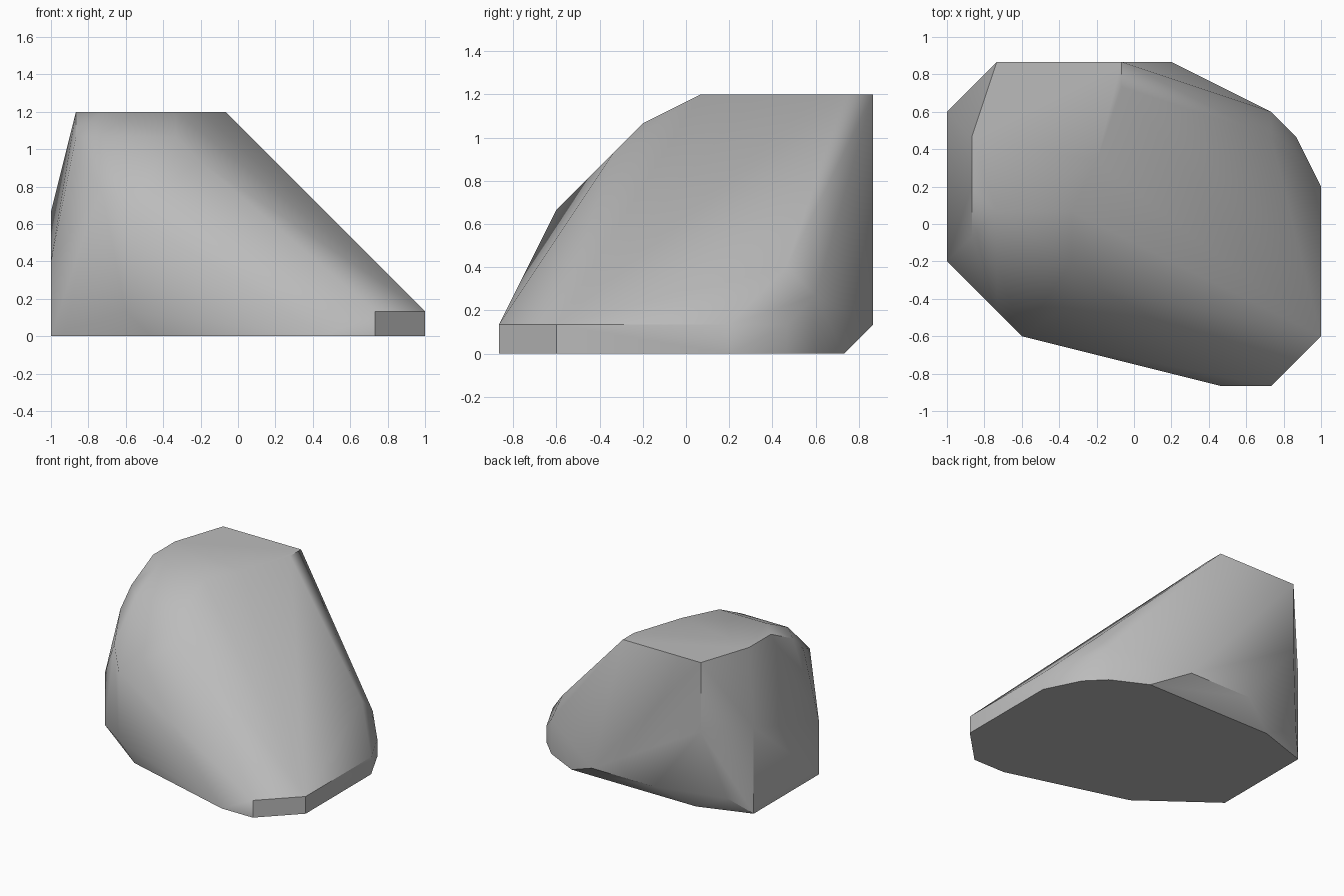
import bpy
import bmesh
import math

default_cube = bpy.data.objects.get("Cube")
if default_cube:
    bpy.data.objects.remove(default_cube, do_unlink=True)

UNIT = 1 / 15  # grid step of the carved outlines


def make_material(name, colour):
    material = bpy.data.materials.new(name)
    material.use_nodes = True
    material.diffuse_color = colour
    shader = next(n for n in material.node_tree.nodes if n.type == "BSDF_PRINCIPLED")
    shader.inputs["Base Color"].default_value = colour
    shader.inputs["Roughness"].default_value = 0.9
    return material


def hull_from_contours(name, contours, material):
    """Wrap a convex skin around horizontal outlines, given as height: corners."""
    bm = bmesh.new()
    for height, corners in contours.items():
        for x, y in corners:
            bm.verts.new((x * UNIT, y * UNIT, height * UNIT))
    result = bmesh.ops.convex_hull(bm, input=bm.verts[:])
    unused = {e for key in ("geom_interior", "geom_unused") for e in result[key]
              if isinstance(e, bmesh.types.BMVert) and not e.link_faces}
    bmesh.ops.delete(bm, geom=list(unused), context="VERTS")
    # Join coplanar triangles into clean flat facets
    bmesh.ops.dissolve_limit(bm, angle_limit=math.radians(1),
                             verts=bm.verts[:], edges=bm.edges[:])
    bmesh.ops.recalc_face_normals(bm, faces=bm.faces[:])
    mesh = bpy.data.meshes.new(name)
    bm.to_mesh(mesh)
    bm.free()
    mesh.materials.append(material)
    obj = bpy.data.objects.new(name, mesh)
    bpy.context.collection.objects.link(obj)
    return obj


# Outlines of the boulder: footprint, low rim, chipped shoulders and flat crown
footprint = [(11, -13), (15, -9), (15, 3), (13, 7), (11, 9), (7, 11),
             (-9, 11), (-15, 9), (-15, -3), (-7, -9), (7, -13)]
low_rim = [(11, -13), (15, -9), (15, 3), (13, 7), (3, 13), (-5, 13),
           (-13, 11), (-9, -9)]
crown = [(-11, 13), (-1, 13), (-1, 11), (-3, 5), (-5, 1), (-11, 1),
         (-13, 3), (-13, 7)]
contours = {
    0: footprint,
    2: low_rim,
    4: [(11, 9)],
    6: [(11, 7), (-15, -3)],
    10: [(-9, -9), (-15, 9), (-11, 13)],
    12: [(-11, -7)],
    14: [(-13, -3), (-3, -5)],
    16: [(-13, -1), (-11, -3), (-5, -3)],
    18: crown,
}

stone = make_material("stone grey", (0.5, 0.5, 0.5, 1))
boulder = hull_from_contours("boulder", contours, stone)

# Soft shading over shallow facets, crisp along the steep breaks
bpy.ops.object.select_all(action="DESELECT")
boulder.select_set(True)
bpy.context.view_layer.objects.active = boulder
bpy.ops.object.shade_smooth_by_angle(angle=math.radians(40))
